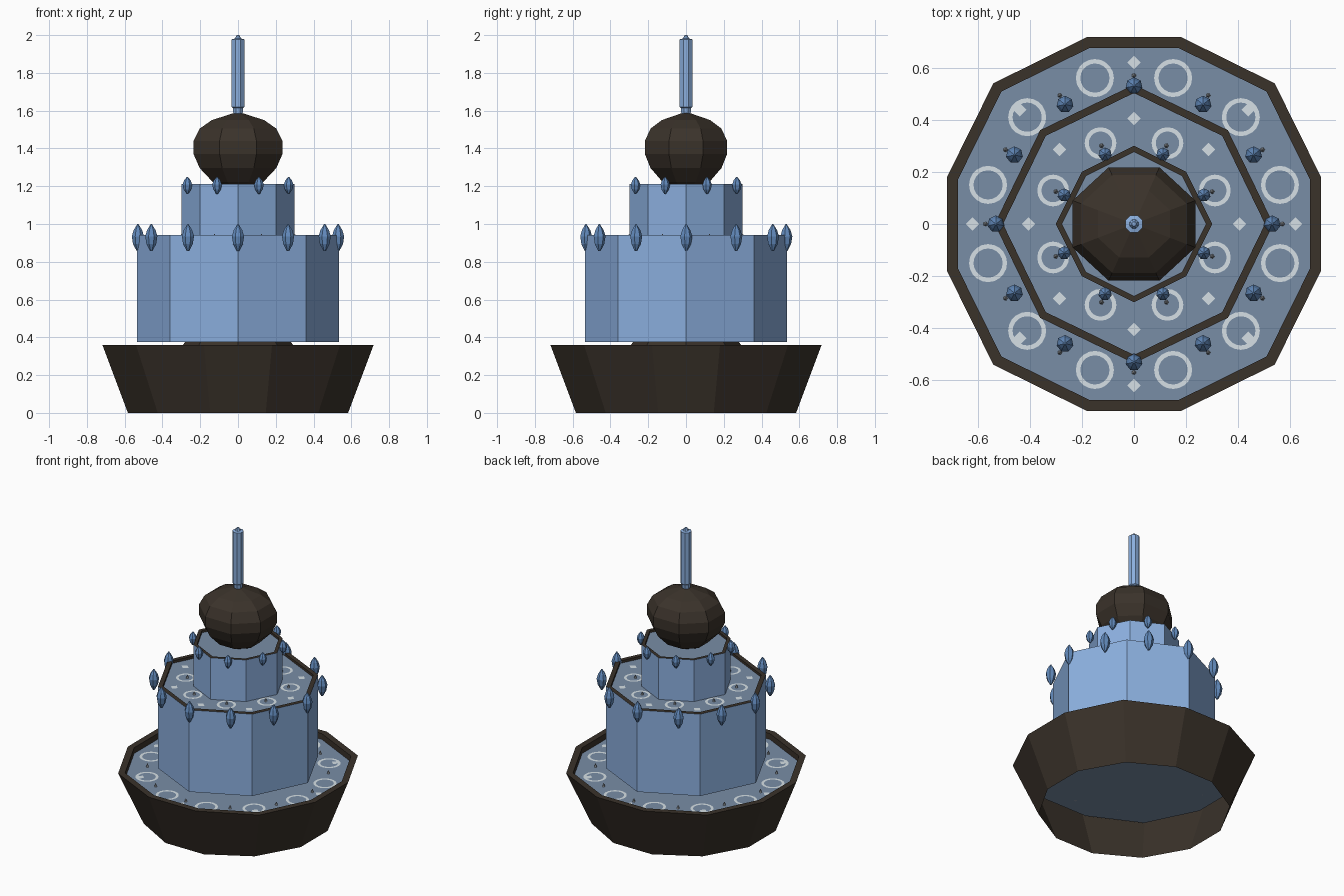
import bpy, bmesh, math
from math import cos, sin, pi

if "Cube" in bpy.data.objects:
    bpy.data.objects.remove(bpy.data.objects["Cube"])


def material(name, rgb):
    m = bpy.data.materials.new(name)
    lin = [(c / 255 / 12.92) if c < 11 else ((c / 255 + 0.055) / 1.055) ** 2.4 for c in rgb]
    m.diffuse_color = (*lin, 1)
    m.use_nodes = True
    m.node_tree.nodes["Principled BSDF"].inputs["Base Color"].default_value = m.diffuse_color
    return m


STONE = material("dark brown stone", (58, 50, 42))
BLUE = material("blue stone", (139, 175, 222))
WATER = material("grey blue water", (121, 141, 166))
PALE = material("pale ripple", (214, 224, 230))
FINIAL = material("deep blue glaze", (98, 138, 188))
DROP = material("grey drop", (165, 170, 175))


def finish(bm, name, mats):
    me = bpy.data.meshes.new(name)
    bm.normal_update()
    bm.to_mesh(me)
    bm.free()
    for m in mats:
        me.materials.append(m)
    ob = bpy.data.objects.new(name, me)
    bpy.context.collection.objects.link(ob)
    return ob


def loft(bm, loops, mats, offset=(0, 0)):
    """Skin stacked loops; mats = [bottom cap or None for open, bands..., top cap]."""
    rows = [[bm.verts.new((x + offset[0], y + offset[1], z)) for x, y, z in lp] for lp in loops]
    n = len(rows[0])
    if mats[0] is not None:
        bm.faces.new(rows[0][::-1]).material_index = mats[0]
    for k in range(len(rows) - 1):
        a, b = rows[k], rows[k + 1]
        for i in range(n):
            j = (i + 1) % n
            bm.faces.new((a[i], a[j], b[j], b[i])).material_index = mats[k + 1]
    bm.faces.new(rows[-1]).material_index = mats[-1]


def circle(r, z, n, phase=0.0):
    return [(r * cos(phase + 2 * pi * i / n), r * sin(phase + 2 * pi * i / n), z) for i in range(n)]


def lathe(bm, profile, n, phase=0.0, offset=(0, 0)):
    loft(bm, [circle(r, z, n, phase) for r, z in profile], [0] * (len(profile) + 1), offset)


def scaled(poly, s, z):
    return [(x * s, y * s, z) for x, y in poly]


def by_angle(points):
    return sorted(points, key=lambda p: math.atan2(p[1], p[0]))


def tier(name, poly, foot, z0, z1, inner, depth, mats):
    """Open-bottomed wall with a flat rim around a recessed floor."""
    bm = bmesh.new()
    loft(bm, [scaled(foot, 1, z0), scaled(poly, 1, z1), scaled(poly, inner, z1),
              scaled(poly, inner, z1 - depth)], [None, 0, 1, 1, 2])
    return finish(bm, name, mats)


def spots(count, radius, phase=0.0):
    return [(radius * cos(phase + 2 * pi * i / count), radius * sin(phase + 2 * pi * i / count))
            for i in range(count)]


# Plan outlines of the three levels
signs = [(a, b) for a in (-1, 1) for b in (-1, 1)]


def dodecagon(side, reach, diag):
    return by_angle([(a * x, b * y) for a, b in signs
                     for x, y in ((side, reach), (diag, diag), (reach, side))])


def octagon(axis, diag):
    return by_angle([(axis, 0), (-axis, 0), (0, axis), (0, -axis)] +
                    [(a * diag, b * diag) for a, b in signs])


# Basin, plinth and the two tiers
BASIN_FLOOR, TIER_FLOOR = 0.32, 0.925
tier("basin", dodecagon(0.18, 0.718, 0.54), dodecagon(0.147, 0.583, 0.425), 0, 0.36, 0.942,
     0.36 - BASIN_FLOOR, [STONE, STONE, WATER])
bm = bmesh.new()
lathe(bm, [(0.32, BASIN_FLOOR + 0.005), (0.28, 0.375)], 8)
finish(bm, "plinth", [STONE])
low, high = octagon(0.535, 0.36), octagon(0.3, 0.2)
tier("lower_tier", low, low, 0.375, 0.942, 0.94, 0.942 - TIER_FLOOR, [BLUE, STONE, WATER])
tier("upper_tier", high, high, 0.92, 1.213, 0.92, 0.015, [BLUE, STONE, WATER])

# Faceted ball, slightly wider than deep
bm = bmesh.new()
lathe(bm, [(0.09, 1.2), (0.135, 1.222), (0.205, 1.296), (0.238, 1.37), (0.238, 1.44),
           (0.205, 1.505), (0.14, 1.55), (0.02, 1.588)], 8, pi / 8)
bmesh.ops.scale(bm, vec=(1.07, 0.99, 1), verts=bm.verts)
finish(bm, "ball", [STONE])

# Spire
bm = bmesh.new()
lathe(bm, [(0.025, 1.57), (0.03, 1.615), (0.036, 1.62), (0.036, 1.978), (0.018, 1.982),
           (0.008, 2.0)], 8, pi / 8)
finish(bm, "spire", [BLUE])


# Finials around each tier edge, with small drops on the floor outside them
def finials(name, places, z, h, r):
    bm = bmesh.new()
    for p in places:
        lathe(bm, [(r * 0.2, z), (r * 0.8, z + h * 0.26), (r, z + h * 0.55),
                   (r * 0.7, z + h * 0.78), (r * 0.1, z + h)], 7, pi / 2, p)
    finish(bm, name, [FINIAL])


def drops(name, places, z):
    bm = bmesh.new()
    for p in places:
        lathe(bm, [(0.009, z), (0.002, z + 0.022)], 5, 0, p)
    finish(bm, name, [DROP])


finials("lower_finials", spots(12, 0.53), 0.857, 0.142, 0.033)
finials("upper_finials", spots(8, 0.29, pi / 8), 1.16, 0.09, 0.026)
drops("basin_drops", spots(12, 0.57), BASIN_FLOOR)
drops("tier_drops", spots(8, 0.325, pi / 8), TIER_FLOOR)


# Flat ripple rings and diamond tiles on the water
def ripples(name, places, outer, inner, z):
    bm = bmesh.new()
    n = 20
    for p in places:
        a, b = [[bm.verts.new((x + p[0], y + p[1], zz)) for x, y, zz in circle(r, z + 0.002, n)]
                for r in (outer, inner)]
        for i in range(n):
            j = (i + 1) % n
            bm.faces.new((a[i], a[j], b[j], b[i]))
    finish(bm, name, [PALE])


def diamonds(name, places, r, z):
    bm = bmesh.new()
    for p in places:
        bm.faces.new([bm.verts.new((x + p[0], y + p[1], zz)) for x, y, zz in circle(r, z + 0.003, 4)])
    finish(bm, name, [PALE])


ripples("basin_ripples", spots(12, 0.58, pi / 12), 0.073, 0.056, BASIN_FLOOR)
ripples("tier_ripples", spots(8, 0.336, pi / 8), 0.061, 0.045, TIER_FLOOR)
diamonds("basin_diamonds", spots(8, 0.62), 0.026, BASIN_FLOOR)
diamonds("tier_diamonds", spots(8, 0.405), 0.026, TIER_FLOOR)
